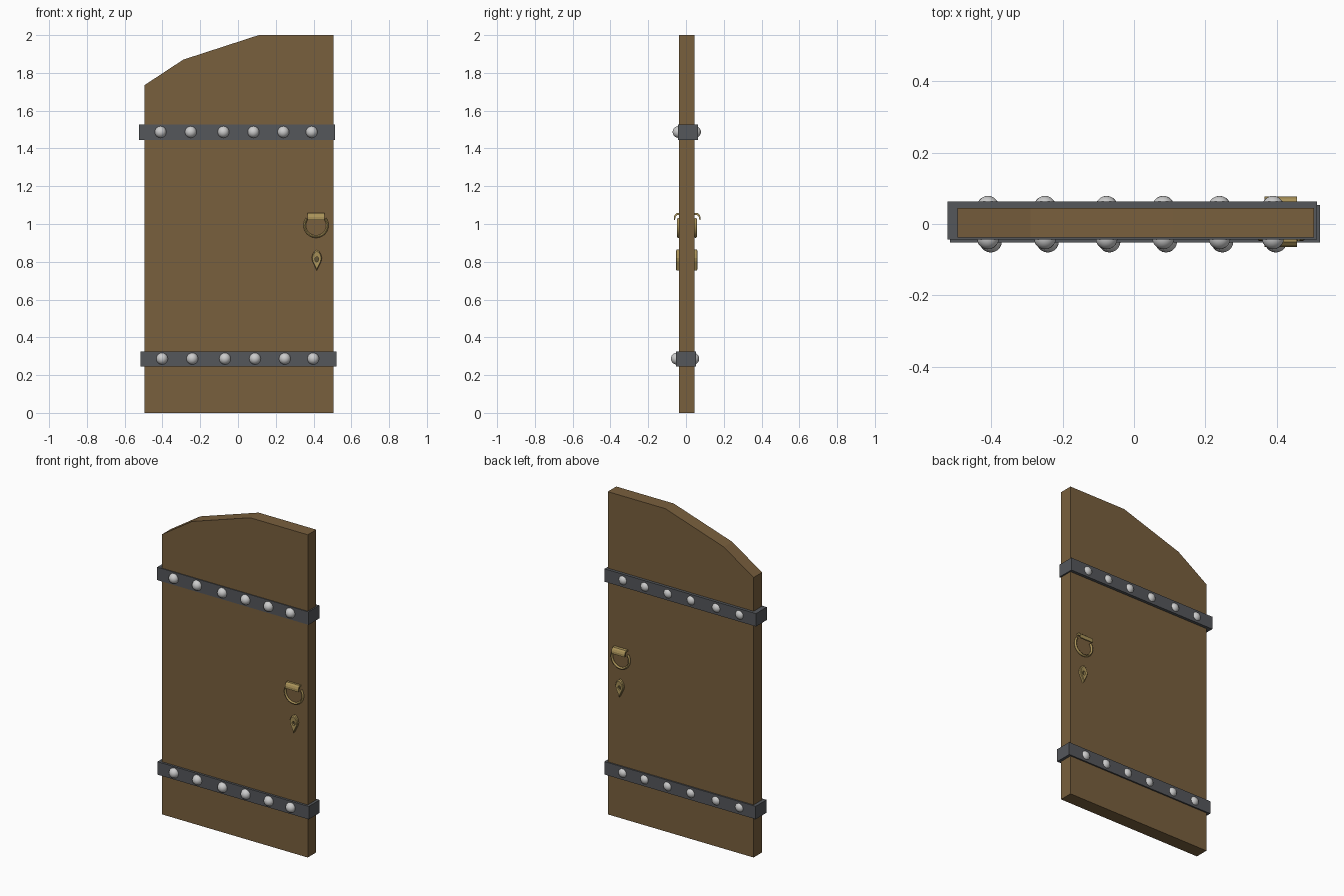
import bpy, bmesh, math
from mathutils import Vector

if "Cube" in bpy.data.objects:
    bpy.data.objects.remove(bpy.data.objects["Cube"])


def material(name, rgb):
    m = bpy.data.materials.new(name)
    m.diffuse_color = (*rgb, 1)
    m.use_nodes = True
    m.node_tree.nodes["Principled BSDF"].inputs["Base Color"].default_value = m.diffuse_color
    return m


WOOD = material("wood", (0.19, 0.115, 0.047))
IRON = material("iron", (0.09, 0.095, 0.105))
BRASS = material("brass", (0.40, 0.29, 0.10))
DARK = material("keyhole_dark", (0.12, 0.09, 0.04))


def finish(name, bm, mat=None, smooth=None):
    bmesh.ops.recalc_face_normals(bm, faces=bm.faces)
    me = bpy.data.meshes.new(name)
    bm.to_mesh(me)
    bm.free()
    ob = bpy.data.objects.new(name, me)
    bpy.context.collection.objects.link(ob)
    if mat:
        me.materials.append(mat)
    if smooth:
        bpy.ops.object.select_all(action='DESELECT')
        ob.select_set(True)
        bpy.context.view_layer.objects.active = ob
        bpy.ops.object.shade_smooth_by_angle(angle=math.radians(smooth))
    return ob


def prism(name, points, direction, mat):
    """Extrude a closed outline along a vector."""
    bm = bmesh.new()
    face = bm.faces.new([bm.verts.new(p) for p in points])
    ext = bmesh.ops.extrude_face_region(bm, geom=[face])
    moved = [v for v in ext["geom"] if isinstance(v, bmesh.types.BMVert)]
    bmesh.ops.translate(bm, vec=direction, verts=moved)
    if not face.is_valid or len(bm.faces) < len(points) + 2:
        bm.faces.new(bm.verts[:len(points)])
    return finish(name, bm, mat)


def loft(name, rings, mat, closed=False, cap=True, smooth=None):
    """Join successive rings of points with quads."""
    bm = bmesh.new()
    vs = [[bm.verts.new(p) for p in r] for r in rings]
    n = len(vs[0])
    for a, b in zip(vs, vs[1:] + (vs[:1] if closed else [])):
        for i in range(n):
            j = (i + 1) % n
            bm.faces.new((a[i], a[j], b[j], b[i]))
    if cap and not closed:
        bm.faces.new(vs[0])
        bm.faces.new(vs[-1])
    return finish(name, bm, mat, smooth)


# Door slab with a half-arched top
Y0, Y1 = -0.038, 0.045
outline = [(-0.495, 0), (0.505, 0), (0.505, 2), (0.11, 2), (-0.29, 1.87), (-0.495, 1.735)]
prism("door_slab", [(x, Y0, z) for x, z in outline], (0, Y1 - Y0, 0), WOOD)

# Iron bands wrapped round the door, with rows of studs on both faces
for label, dx, dy, z in (("upper", 0, 0, 1.486), ("lower", 0.008, -0.009, 0.286)):
    xa, xb, ya, yb = -0.524 + dx, 0.514 + dx, -0.043 + dy, 0.063 + dy
    prism(label + "_band",
          [(xa, ya, z - 0.04), (xb, ya, z - 0.04), (xb, yb, z - 0.04), (xa, yb, z - 0.04)],
          (0, 0, 0.08), IRON)
    bm = bmesh.new()
    for x in (-0.41, -0.25, -0.077, 0.082, 0.24, 0.39):
        for y in (-0.04, 0.048):
            made = bmesh.ops.create_uvsphere(bm, u_segments=20, v_segments=12, radius=0.031)
            bmesh.ops.translate(bm, vec=(x + dx, y + dy, z + 0.001), verts=made["verts"])
    finish(label + "_studs", bm, None, 60)

# Hardware, repeated on both faces of the door
HX = 0.413
for label, wall, out in (("front", Y0, -1), ("back", Y1, 1)):
    extra = 0.006 if out > 0 else 0

    # Curved hood that holds the ring
    outer = [(-0.005, 1.058), (0.012, 1.057), (0.021, 1.049), (0.026, 1.037), (0.026, 1.022)]
    inner = [(0.020, 1.020), (0.018, 1.036), (0.011, 1.046), (-0.005, 1.048)]
    prism(label + "_ring_hood",
          [(HX - 0.046, wall + out * (d + extra), z) for d, z in outer + inner],
          (0.091, 0, 0), BRASS)

    # Pull ring
    rings = []
    for i in range(29):
        a = math.radians(145 + 250 * i / 28)
        radial = Vector((math.cos(a), 0, math.sin(a)))
        centre = Vector((HX, wall + out * (0.002 + extra / 2), 0.993)) + radial * 0.06
        rings.append([centre + radial * (0.0065 * math.cos(t)) + Vector((0, 0.008 * math.sin(t), 0))
                      for t in (math.tau * k / 8 for k in range(8))])
    loft(label + "_pull_ring", rings, BRASS, smooth=50)

    # Leaf-shaped keyhole plate: outer wall, bevelled rim and recessed hole
    leaf = [(0, 0.055), (-0.012, 0.047), (-0.022, 0.032), (-0.027, 0.012), (-0.023, -0.008),
            (-0.012, -0.03), (0, -0.055), (0.012, -0.03), (0.023, -0.008), (0.027, 0.012),
            (0.022, 0.032), (0.012, 0.047)]
    hole = [(0.010 * math.cos(t), 0.013 * math.sin(t) + 0.004)
            for t in (math.pi / 2 + math.tau * k / 12 for k in range(12))]

    def level(shape, depth, s=1.0):
        return [(HX + 0.004 + x * s, wall + out * depth, 0.809 + z * s) for x, z in shape]

    loft(label + "_keyhole_plate",
         [level(leaf, -0.004), level(leaf, 0.012), level(leaf, 0.016, 0.86),
          level(hole, 0.014), level(hole, 0.003)], BRASS, cap=False)
    prism(label + "_keyhole", level(hole, 0.003), (0, -out * 0.005, 0), DARK)
